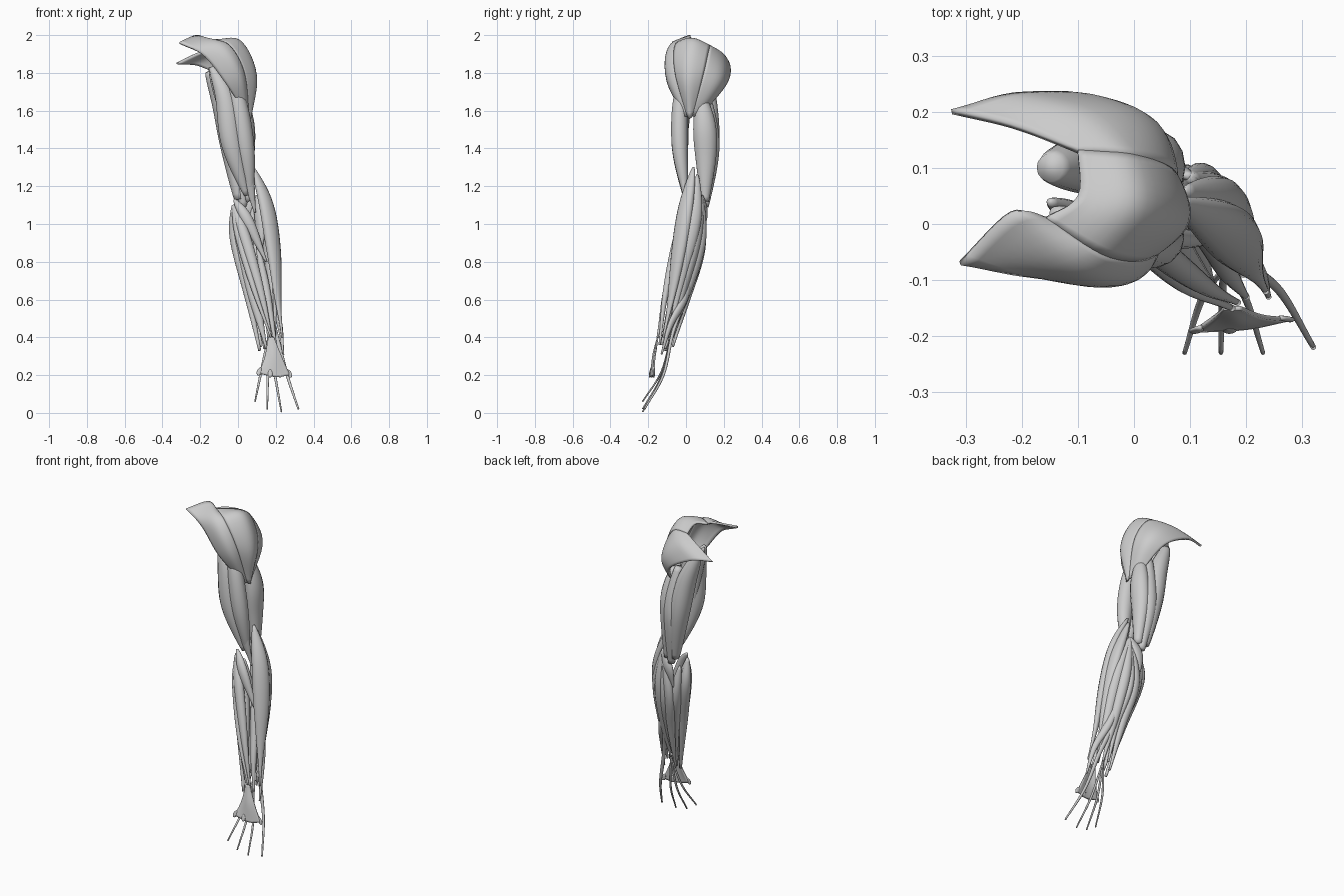
import bpy
import math
from mathutils import Vector

default_cube = bpy.data.objects.get("Cube")
if default_cube:
    bpy.data.objects.remove(default_cube, do_unlink=True)

# One plain grey for every muscle
grey = bpy.data.materials.new("muscle_grey")
grey.use_nodes = True
grey.diffuse_color = (0.6, 0.6, 0.6, 1)
grey.node_tree.nodes["Principled BSDF"].inputs["Base Color"].default_value = grey.diffuse_color

FRONT, OUTER = Vector((0, -1, 0)), Vector((1, 0, 0))
OUTER_FRONT, OUTER_BACK = (OUTER + FRONT).normalized(), (OUTER - FRONT).normalized()


def along(points, t):
    """Point on a smooth curve running through all the given points."""
    points = [Vector(p) for p in points]
    points = [2 * points[0] - points[1]] + points + [2 * points[-1] - points[-2]]
    spans = len(points) - 3
    i = min(int(t * spans), spans - 1)
    f = t * spans - i
    a, b, c, d = points[i:i + 4]
    return b + 0.5 * f * (c - a + f * (2 * a - 5 * b + 4 * c - d + f * (3 * (b - c) + d - a)))


def make_object(name, verts, faces):
    mesh = bpy.data.meshes.new(name)
    mesh.from_pydata(verts, [], faces)
    mesh.materials.append(grey)
    mesh.shade_smooth()
    obj = bpy.data.objects.new(name, mesh)
    bpy.context.collection.objects.link(obj)
    return obj


def muscle(name, path, width, depth, facing=FRONT, peak=0.4, tendon=0.006, taper=1.3, rings=28, sides=14):
    """Spindle with an oval section that swells at the peak and tapers to tendons."""
    verts, faces = [], []
    for i in range(rings + 1):
        t = i / rings
        centre = along(path, t)
        tangent = (along(path, min(t + 0.01, 1)) - along(path, max(t - 0.01, 0))).normalized()
        across = tangent.cross(facing).normalized()
        out = across.cross(tangent)
        rise = t / peak if t < peak else (1 - t) / (1 - peak)
        swell = max(math.sin(rise * math.pi / 2), 0) ** (0.8 if t < peak else taper)
        for k in range(sides):
            angle = math.tau * k / sides
            verts.append(centre + across * math.cos(angle) * (tendon + (width - tendon) * swell)
                         + out * math.sin(angle) * (tendon + (depth - tendon) * swell))
    for i in range(rings):
        for k in range(sides):
            n = (k + 1) % sides
            faces.append((i * sides + k, i * sides + n, (i + 1) * sides + n, (i + 1) * sides + k))
    faces.append(tuple(reversed(range(sides))))
    faces.append(tuple(range(rings * sides, (rings + 1) * sides)))
    return make_object(name, verts, faces)


def sheet(name, fibres, bulge, centre, thickness, rows=20, columns=12):
    """Thin sheet spread over three fibres, puffed away from the centre."""
    verts, faces = [], []
    for i in range(rows + 1):
        t = i / rows
        strip = [along(f, t) for f in fibres]
        for k in range(columns + 1):
            u = k / columns
            p = along(strip, u)
            puff = bulge * math.sin(math.pi * u) ** 0.6 * math.sin(math.pi * t) if 0 < k < columns else 0
            verts.append(p + (p - Vector(centre)).normalized() * puff)
    stride = columns + 1
    for i in range(rows):
        for k in range(columns):
            a = i * stride + k
            faces.append((a, a + 1, a + stride + 1, a + stride))
    obj = make_object(name, verts, faces)
    solid = obj.modifiers.new("thickness", "SOLIDIFY")
    solid.thickness = thickness
    solid.offset = 0
    return obj


# Shoulder cap: fibres fan in from the collar edge to one point on the outer arm
front_edge = [(-.31, -.07, 1.96), (-.18, -.09, 1.89), (-.06, -.09, 1.74), (.05, 0, 1.57)]
front_mid = [(-.22, .02, 1.995), (-.1, -.08, 1.93), (0, -.085, 1.78), (.05, 0, 1.57)]
front_seam = [(-.16, .01, 1.97), (-.05, -.055, 1.945), (.03, -.055, 1.8), (.055, .01, 1.57)]
crown = [(-.1, .05, 1.97), (.01, .03, 1.955), (.083, .01, 1.78), (.065, .02, 1.56)]
back_seam = [(-.1, .13, 1.94), (0, .12, 1.925), (.07, .09, 1.79), (.06, .03, 1.57)]
back_mid = [(-.22, .175, 1.9), (-.08, .19, 1.88), (.035, .165, 1.76), (.05, .05, 1.57)]
back_edge = [(-.325, .2, 1.85), (-.2, .23, 1.835), (-.04, .21, 1.74), (.04, .07, 1.57)]
shoulder = (-.05, .05, 1.78)
sheet("shoulder_front", (front_edge, front_mid, front_seam), 0.012, shoulder, 0.012)
sheet("shoulder_middle", (front_seam, crown, back_seam), 0.012, shoulder, 0.012)
sheet("shoulder_back", (back_seam, back_mid, back_edge), 0.012, shoulder, 0.012)

# Upper arm, front
muscle("biceps_short_head", [(-.14, .02, 1.83), (-.07, -.02, 1.67), (-.032, -.032, 1.42), (.045, -.005, 1.15)],
       0.058, 0.047, peak=0.57, tendon=0.012, taper=0.9)
muscle("biceps_long_head", [(-.05, 0, 1.82), (0, -.03, 1.65), (.04, -.032, 1.4), (.07, 0, 1.14)],
       0.05, 0.045, peak=0.55, tendon=0.01, taper=0.9)
muscle("inner_arm_muscle", [(-.15, .04, 1.83), (-.09, .01, 1.65), (-.05, 0, 1.42)], 0.028, 0.022)
muscle("deep_elbow_flexor", [(.03, -.02, 1.42), (.05, -.02, 1.27), (.09, .01, 1.06)], 0.035, 0.022)

# Upper arm, back: three heads merging into one broad flat tendon
muscle("triceps_long_head", [(-.15, .1, 1.81), (-.078, .11, 1.62), (-.035, .118, 1.4), (.005, .1, 1.13)],
       0.06, 0.062, peak=0.5, tendon=0.025, taper=0.9)
muscle("triceps_outer_head", [(.02, .08, 1.68), (.04, .098, 1.52), (.042, .105, 1.35), (.055, .1, 1.12)],
       0.05, 0.064, peak=0.45, tendon=0.022, taper=1)
muscle("triceps_inner_head", [(-.02, .1, 1.7), (0, .115, 1.5), (.005, .115, 1.33), (.03, .1, 1.09)],
       0.055, 0.062, peak=0.5, tendon=0.02, taper=1)

# Shared landmarks of elbow and wrist
inner_elbow, outer_elbow = Vector((-.025, .02, 1.1)), Vector((.1, .085, 1.15))
back_wrist, palm_wrist = Vector((.16, -.08, .4)), Vector((.175, -.15, .4))

# Forearm, thumb side
muscle("brachioradialis", [(.08, .04, 1.3), (.15, 0, 1.1), (.19, -.04, .85), (.212, -.08, .6), (.235, -.12, .4)],
       0.05, 0.032, OUTER_FRONT, peak=0.36, taper=2)
muscle("long_wrist_extensor", [(.09, .06, 1.26), (.165, .035, 1.02), (.195, -.02, .75), (.195, -.09, .4)],
       0.046, 0.03, OUTER, peak=0.36, taper=1.7)
muscle("short_wrist_extensor", [outer_elbow, (.16, .05, .92), (.18, -.02, .65), (.19, -.09, .38)],
       0.035, 0.03, OUTER_BACK)
muscle("forearm_rotator", [outer_elbow, (.12, .03, 1), (.12, 0, .84)], 0.035, 0.025, OUTER_BACK)
muscle("thumb_abductor", [(.12, .04, .86), (.17, 0, .63), (.22, -.08, .47), (.24, -.13, .31)],
       0.022, 0.016, OUTER_BACK, tendon=0.005)

# Forearm, back
muscle("finger_extensor", [outer_elbow, (.13, .075, .9), (.15, 0, .63), back_wrist],
       0.034, 0.028, OUTER_BACK)
muscle("little_finger_extensor", [outer_elbow, (.095, .08, .86), (.125, 0, .62), (.13, -.07, .4)],
       0.022, 0.022, OUTER_BACK)
muscle("outer_wrist_extensor", [outer_elbow, (.06, .08, .88), (.095, .01, .62), (.12, -.07, .35)],
       0.03, 0.025)
muscle("elbow_triangle", [outer_elbow, (.05, .1, 1.05), (.03, .08, .93)], 0.03, 0.015)

# Forearm, front and little finger side
muscle("inner_wrist_flexor", [inner_elbow, (-.012, .025, .92), (.045, -.04, .66), (.115, -.11, .33)],
       0.03, 0.032, OUTER, peak=0.34, tendon=0.008)
muscle("palm_tensor", [inner_elbow, (.01, -.035, .92), (.09, -.11, .64), palm_wrist],
       0.022, 0.02, peak=0.3, taper=1.8)
muscle("outer_wrist_flexor", [inner_elbow, (.04, -.045, .92), (.125, -.11, .62), (.185, -.14, .36)],
       0.03, 0.024, peak=0.33, taper=1.7)
muscle("round_pronator", [(-.02, .02, 1.13), (.05, -.02, 1.02), (.15, -.03, .8)], 0.03, 0.022, peak=0.5)
muscle("shallow_finger_flexor", [inner_elbow, (.03, 0, .88), (.09, -.07, .6), (.15, -.12, .34)],
       0.042, 0.03)
muscle("deep_finger_flexor", [(0, .06, 1.06), (.04, .05, .85), (.1, -.03, .6), (.14, -.11, .34)],
       0.036, 0.032)
muscle("thumb_flexor", [(.1, 0, .9), (.14, -.04, .7), (.17, -.09, .53), (.2, -.13, .36)], 0.022, 0.02)

# Palm sheet with ragged slips along its lower edge
slips = [(.11, -.19, .21), (.17, -.19, .2), (.22, -.18, .2), (.275, -.17, .2)]
sheet("palm_sheet", ([palm_wrist - OUTER * 0.015, (.143, -.165, .3), slips[0]],
                     [palm_wrist, (.187, -.175, .3), (.2, -.185, .19)],
                     [palm_wrist + OUTER * 0.015, (.23, -.165, .3), slips[-1]]),
      0, palm_wrist, 0.008)
for i, end in enumerate(slips):
    end = Vector(end)
    start = end.lerp(palm_wrist, 0.15)
    muscle(f"palm_slip_{i}", [start, end, end + (end - start) * 0.4], 0.013, 0.005, tendon=0.004, rings=8)

# Finger tendons, flat strips that curl forward to the tips
tips = [(.09, -.23, .06), (.155, -.23, .02), (.23, -.23, .005)]
for i, tip in enumerate(tips):
    tip = Vector(tip)
    knuckle = back_wrist.lerp(tip, 0.55) - FRONT * 0.03
    muscle(f"finger_tendon_{i}", [back_wrist, knuckle, tip], 0.007, 0.005, tendon=0.004)
muscle("thumb_tendon", [(.1, .04, .8), (.145, 0, .62), (.2, -.07, .42), (.26, -.12, .2), (.32, -.22, .02)],
       0.014, 0.01, peak=0.2, tendon=0.005)
